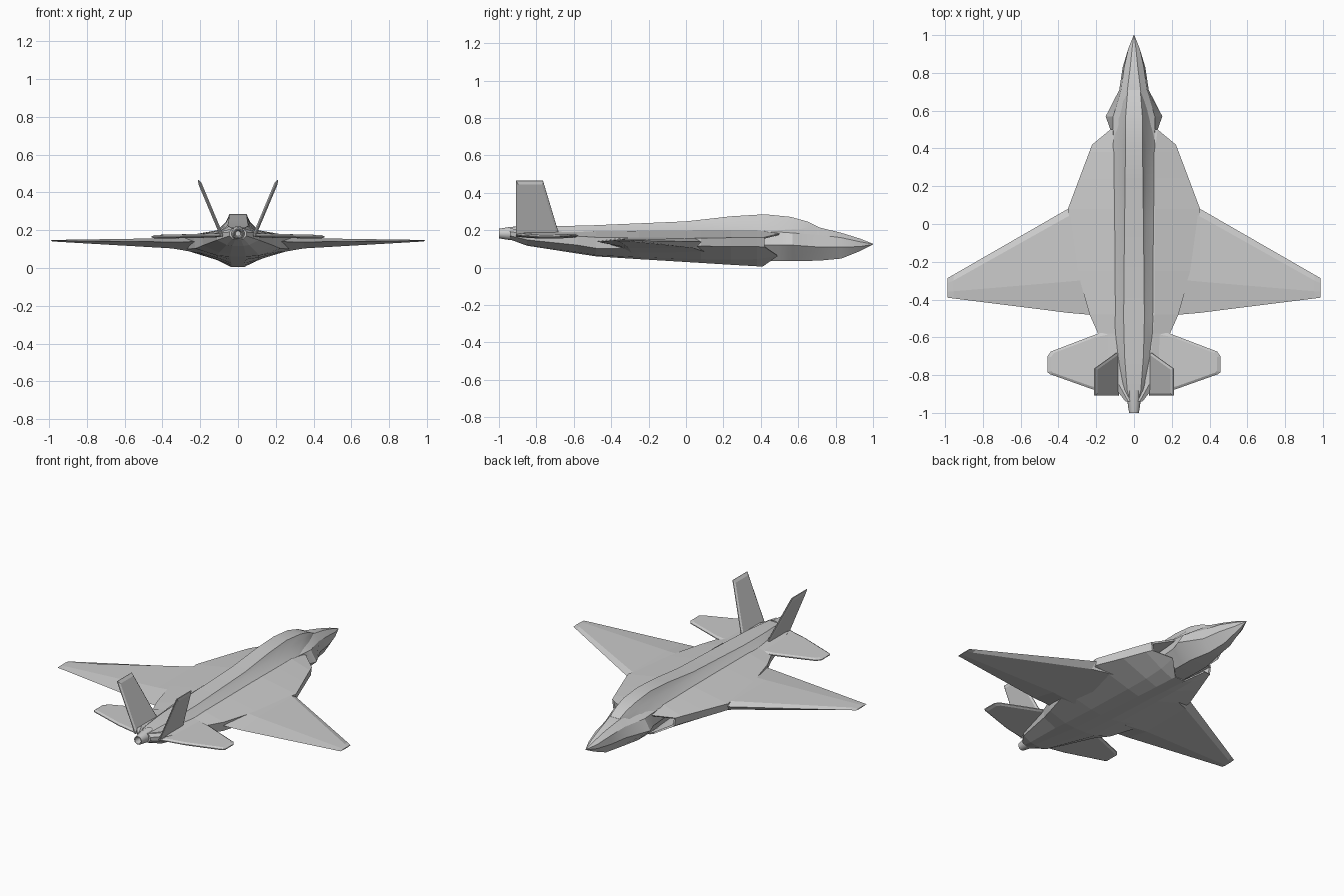
import bpy, bmesh, math
from mathutils import Vector


def loft(name, rings, smooth=None):
    """Skin a list of equal-length point rings and cap both ends."""
    bm = bmesh.new()
    vs = [[bm.verts.new(p) for p in r] for r in rings]
    n = len(rings[0])
    for a, b in zip(vs, vs[1:]):
        for i in range(n):
            j = (i + 1) % n
            bm.faces.new((a[i], a[j], b[j], b[i]))
    bm.faces.new(vs[0])
    bm.faces.new(vs[-1])
    bmesh.ops.remove_doubles(bm, verts=bm.verts, dist=1e-5)
    bmesh.ops.recalc_face_normals(bm, faces=bm.faces)
    me = bpy.data.meshes.new(name)
    bm.to_mesh(me)
    bm.free()
    if smooth:
        me.shade_smooth()
        me.set_sharp_from_angle(angle=math.radians(smooth))
    ob = bpy.data.objects.new(name, me)
    bpy.context.collection.objects.link(ob)
    return ob


def ring(y, half):
    """Mirror half-section points (x, z[, own y]) listed top to bottom."""
    right = [(p[0], p[2] if len(p) > 2 else y, p[1]) for p in half]
    return right + [(-x, yy, z) for x, yy, z in reversed(right)]


def mirror(ob):
    m = ob.modifiers.new("Mirror", "MIRROR")
    m.use_axis[0] = True


def slab(name, outline, thick, normal):
    """Thin plate with bevelled rim: sharp outline, inset faces both sides."""
    pts = [Vector(p) for p in outline]
    c = sum(pts, Vector()) / len(pts)
    off = Vector(normal).normalized() * thick / 2
    inner = [p.lerp(c, 0.12) for p in pts]
    edge = off * 0.25
    ob = loft(name, [[p + off for p in inner], [p + edge for p in pts],
                     [p - edge for p in pts], [p - off for p in inner]])
    mirror(ob)


# Forward fuselage and nose
loft("nose", [ring(y, h) for y, h in [
    (1.0, [(.001, .127), (.002, .126), (.002, .124), (.001, .123)]),
    (.93, [(.010, .155), (.030, .138), (.030, .112), (.010, .088)]),
    (.83, [(.020, .186), (.052, .160), (.060, .110), (.022, .048)]),
    (.71, [(.035, .215), (.068, .175), (.078, .110), (.032, .037)]),
    (.57, [(.055, .220), (.110, .185), (.150, .120), (.060, .035)]),
    (.50, [(.055, .220), (.110, .190), (.125, .120), (.060, .035)]),
    (.20, [(.050, .220), (.100, .195), (.100, .120), (.060, .045)])]], 25)

# Centre and rear body, with swept intake lips and recessed duct at the front
lip = [(.125, .182, .50), (.222, .162, .42), (.215, .110, .42),
       (.120, .062, .49), (.035, .005, .41)]
duct = [(.120, .174, .495), (.210, .155, .42), (.203, .114, .42),
        (.118, .070, .485), (.033, .012, .41)]
deep = [(x * .9, z * .8 + .025, .25) for x, z, y in duct]
loft("body", [ring(0, deep), ring(0, duct), ring(0, lip)] + [ring(y, h) for y, h in [
    (.38, [(.110, .200), (.237, .162), (.230, .112), (.115, .045), (.035, .007)]),
    (.24, [(.110, .200), (.290, .160), (.283, .112), (.110, .042), (.035, .015)]),
    (.08, [(.110, .200), (.350, .157), (.345, .115), (.110, .045), (.035, .025)]),
    (-.25, [(.110, .197), (.300, .160), (.295, .100), (.110, .055), (.040, .045)]),
    (-.48, [(.110, .195), (.235, .162), (.225, .103), (.110, .066), (.040, .060)]),
    (-.58, [(.100, .190), (.190, .168), (.185, .120), (.100, .082), (.040, .075)]),
    (-.85, [(.080, .195), (.115, .185), (.110, .148), (.060, .122), (.030, .117)]),
    (-.94, [(.030, .210), (.045, .190), (.045, .170), (.030, .155), (.015, .150)])]])

# Canopy running back into the dorsal spine
loft("canopy_spine", [ring(y, h) for y, h in [
    (.71, [(.033, .216), (.034, .212), (.035, .190)]),
    (.65, [(.038, .246), (.050, .225), (.064, .180)]),
    (.56, [(.045, .271), (.062, .240), (.088, .190)]),
    (.42, [(.045, .285), (.065, .243), (.112, .195)]),
    (.24, [(.047, .274), (.065, .238), (.112, .195)]),
    (0, [(.050, .247), (.065, .228), (.112, .192)]),
    (-.50, [(.055, .226), (.065, .217), (.106, .190)]),
    (-.70, [(.050, .221), (.060, .214), (.092, .185)]),
    (-.88, [(.036, .214), (.042, .208), (.060, .185)]),
    (-.94, [(.020, .206), (.025, .202), (.030, .190)])]], 20)


# Main wings
def wing_section(x, le, te, top, mid, bot):
    c = le - te
    b = min(.04, c * .25)
    return [(x, le, mid), (x, le - b, top), (x, te + c * .3, top),
            (x, te, mid), (x, te + c * .3, bot), (x, le - b, bot)]


mirror(loft("wing", [
    wing_section(.18, .17, -.485, .166, .140, .075),
    wing_section(.35, .08, -.470, .158, .138, .104),
    wing_section(.955, -.268, -.394, .149, .145, .139),
    wing_section(.988, -.287, -.390, .147, .145, .142)]))

# Horizontal tailplanes
slab("tailplane", [(.09, -.56, .172), (.19, -.58, .170), (.44, -.675, .165),
                   (.458, -.70, .165), (.458, -.785, .165), (.445, -.795, .165),
                   (.22, -.875, .170), (.08, -.91, .174)], .02, (0, 0, 1))

# Canted twin fins
slab("tail_fin", [(.083, -.675, .165), (.209, -.765, .465),
                  (.209, -.908, .465), (.083, -.908, .165)],
     .018, (.3, 0, -.126))

# Exhaust nozzle with hollow end
loft("exhaust_nozzle", [
    [(r * math.cos(a * math.tau / 16), y, .182 + r * math.sin(a * math.tau / 16))
     for a in range(16)]
    for y, r in [(-.88, .040), (-.94, .035), (-1, .026), (-1, .021), (-.95, .014)]], 30)
